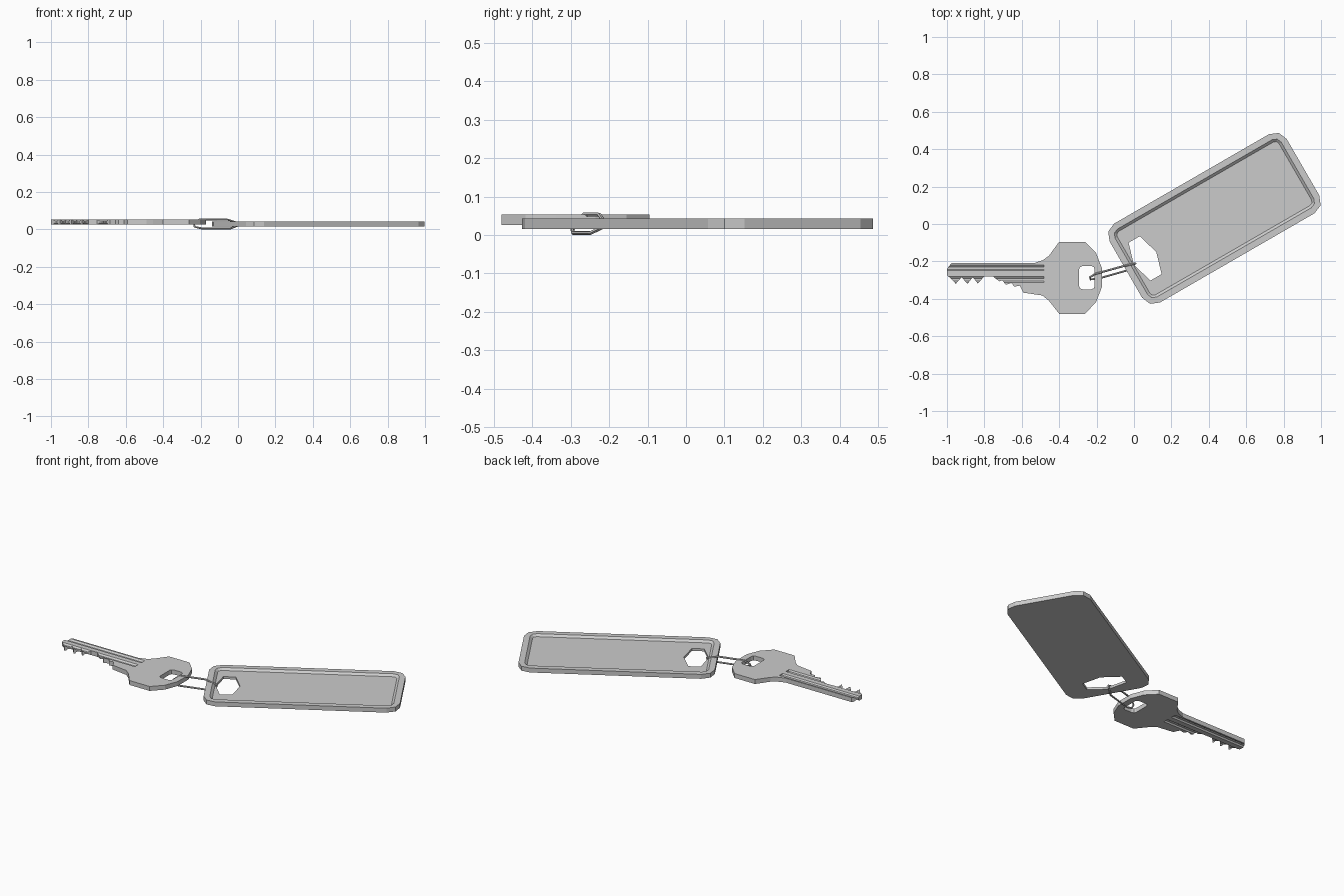
import bpy, bmesh, math
from mathutils import Matrix, Vector

if "Cube" in bpy.data.objects:
    bpy.data.objects.remove(bpy.data.objects["Cube"])


def make_object(name, bm):
    bmesh.ops.recalc_face_normals(bm, faces=bm.faces[:])
    me = bpy.data.meshes.new(name)
    bm.to_mesh(me)
    bm.free()
    ob = bpy.data.objects.new(name, me)
    bpy.context.collection.objects.link(ob)
    return ob


def loft(name, rings):
    """Closed solid through a stack of equal-length point rings."""
    bm = bmesh.new()
    vs = [[bm.verts.new(p) for p in r] for r in rings]
    n = len(vs[0])
    for a, b in zip(vs, vs[1:]):
        for i in range(n):
            j = (i + 1) % n
            bm.faces.new((a[i], a[j], b[j], b[i]))
    bm.faces.new(vs[0])
    bm.faces.new(vs[-1])
    return make_object(name, bm)


def extrude(name, pts, z0, z1):
    return loft(name, [[(x, y, z) for x, y in pts] for z in (z0, z1)])


def cut(target, cutter):
    m = target.modifiers.new(cutter.name, 'BOOLEAN')
    m.operation = 'DIFFERENCE'
    m.solver = 'EXACT'
    m.object = cutter
    cutter.hide_render = True
    cutter.hide_set(True)
    cutter.display_type = 'WIRE'


def rounded_rect(hx, hy, r, seg=2, cx=0, cy=0):
    pts = []
    for k, (sx, sy) in enumerate(((1, 1), (-1, 1), (-1, -1), (1, -1))):
        for i in range(seg + 1):
            a = math.pi / 2 * (k + i / seg)
            pts.append((cx + sx * (hx - r) + r * math.cos(a),
                        cy + sy * (hy - r) + r * math.sin(a)))
    return pts


# Tag: rounded plate with a raised rim and a sunken face
HX, HY, R = 0.547, 0.244, 0.07
place = Matrix.Translation((0.43, 0.03, 0)) @ Matrix.Rotation(math.radians(30), 4, 'Z')
levels = ((0, 0.016), (0, 0.043), (0.034, 0.043), (0.048, 0.031))
tag = loft("tag", [[place @ Vector((x, y, z))
                    for x, y in rounded_rect(HX - d, HY - d, R - d)]
                   for d, z in levels])

# Hexagonal hole in the tag
hexagon = [(-0.428 + 0.069 * math.cos(i * math.pi / 3), 0.135 * math.sin(i * math.pi / 3))
           for i in range(6)]
tag_hole = loft("tag_hole_cutter", [[place @ Vector((x, y, z)) for x, y in hexagon]
                                    for z in (-0.05, 0.1)])
cut(tag, tag_hole)

# Key: flat outline of bow and toothed blade
Z0, Z1 = 0.026, 0.053
outline = [
    (-.40, -.095), (-.262, -.095), (-.203, -.155), (-.172, -.235), (-.172, -.338),
    (-.203, -.418), (-.262, -.48), (-.40, -.48), (-.455, -.41), (-.49, -.382),
    (-.592, -.367), (-.61, -.33), (-.64, -.335), (-.655, -.315), (-.685, -.325),
    (-.705, -.30), (-.72, -.307), (-.755, -.28), (-.80, -.28), (-.835, -.318),
    (-.862, -.285), (-.89, -.32), (-.922, -.285), (-.953, -.32), (-.98, -.29),
    (-1, -.275), (-1, -.24), (-.975, -.208), (-.53, -.208), (-.485, -.192), (-.455, -.17)]
key = extrude("key", outline, Z0, Z1)
key_hole = extrude("key_hole_cutter",
                   rounded_rect(0.042, 0.062, 0.018, cx=-.252, cy=-.287), -0.05, 0.15)
cut(key, key_hole)

# Blade grooves on both faces
for side, z, s in (("top", Z1, 1), ("bottom", Z0, -1)):
    for i, (ya, yb) in enumerate(((-.218, -.25), (-.281, -.313))):
        prof = [(ya + .004, z + s * .003), (ya - .011, z - s * .008),
                (yb + .007, z - s * .008), (yb - .002, z + s * .003)]
        groove = loft(f"groove_cutter_{side}_{i}",
                      [[(x, y, zz) for y, zz in prof] for x in (-1.05, -.48)])
        cut(key, groove)

# Wire link through both holes
path = [(-.235, -.284, .030), (-.205, -.266, .053), (-.06, -.226, .053),
        (.008, -.211, .033), (.003, -.213, .022), (-.04, -.249, .005),
        (-.195, -.293, .005), (-.232, -.296, .014)]
cu = bpy.data.curves.new("wire_link", 'CURVE')
cu.dimensions = '3D'
cu.bevel_depth = 0.0055
cu.bevel_resolution = 1
sp = cu.splines.new('POLY')
sp.points.add(len(path) - 1)
for p, co in zip(sp.points, path):
    p.co = (*co, 1)
sp.use_cyclic_u = True
sp.use_smooth = False
link = bpy.data.objects.new("wire_link", cu)
bpy.context.collection.objects.link(link)
